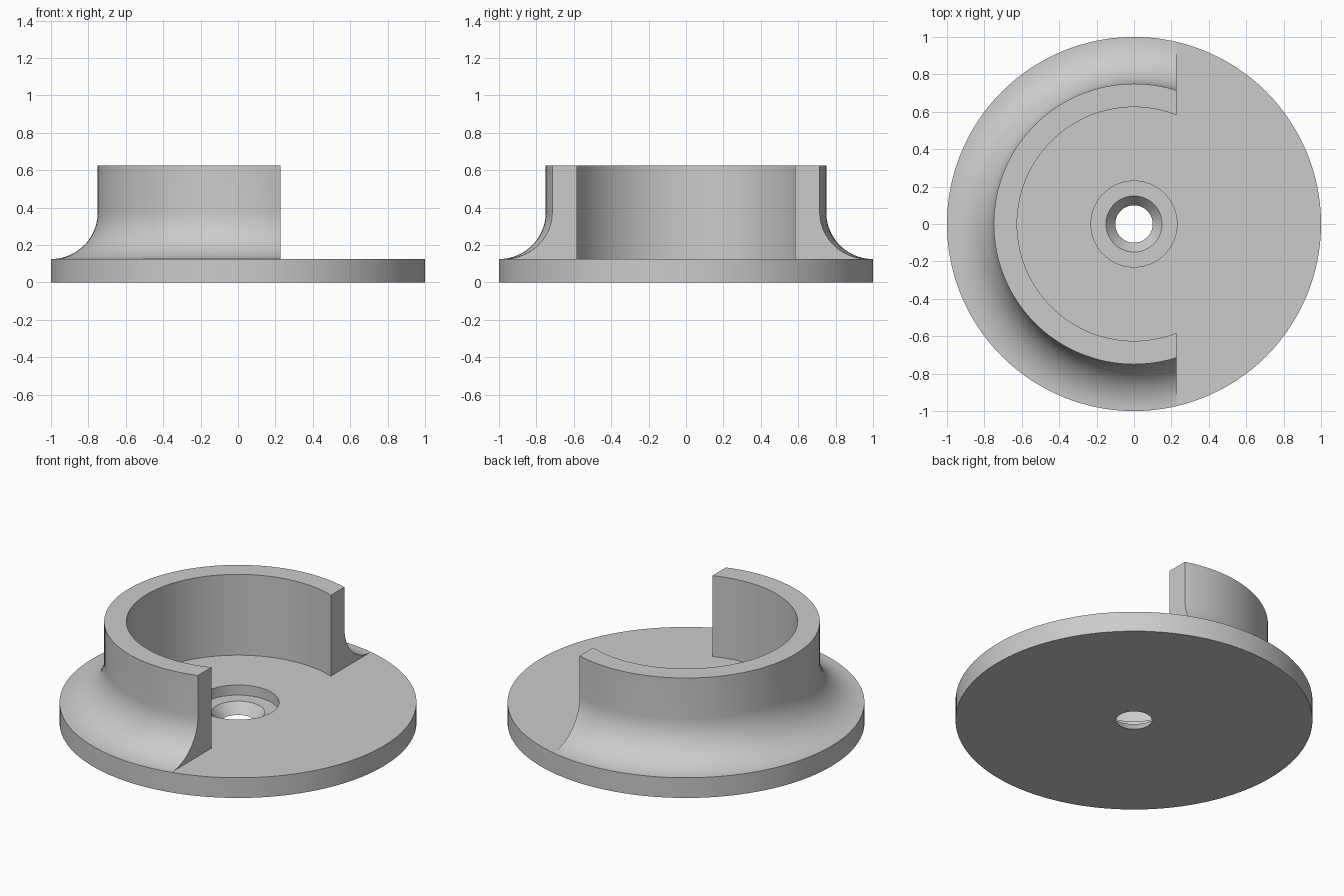
import bpy, bmesh, math

if "Cube" in bpy.data.objects:
    bpy.data.objects.remove(bpy.data.objects["Cube"], do_unlink=True)

SEGMENTS = 128
BASE_TOP = 0.125
WALL_TOP = 0.625
CUT_X = 0.227

grey = bpy.data.materials.new("plain grey")
grey.use_nodes = True
colour = (0.6, 0.6, 0.6, 1)
grey.diffuse_color = colour
grey.node_tree.nodes["Principled BSDF"].inputs["Base Color"].default_value = colour


def lathe(name, profile, cut_x=None):
    """Turn a closed (radius, height) profile around z, optionally keeping only x < cut_x."""
    bm = bmesh.new()
    verts = [bm.verts.new((-r, 0, z)) for r, z in profile]
    edges = [bm.edges.new((verts[i - 1], v)) for i, v in enumerate(verts)]
    bmesh.ops.spin(bm, geom=verts + edges, cent=(0, 0, 0), axis=(0, 0, 1),
                   angle=math.tau, steps=SEGMENTS)
    bmesh.ops.remove_doubles(bm, verts=bm.verts[:], dist=1e-5)
    if cut_x is not None:
        cut = bmesh.ops.bisect_plane(bm, geom=bm.verts[:] + bm.edges[:] + bm.faces[:],
                                     dist=1e-6, plane_co=(cut_x, 0, 0),
                                     plane_no=(1, 0, 0), clear_outer=True)
        rim = [e for e in cut["geom_cut"] if isinstance(e, bmesh.types.BMEdge)]
        bmesh.ops.edgeloop_fill(bm, edges=rim)
    bmesh.ops.recalc_face_normals(bm, faces=bm.faces[:])
    mesh = bpy.data.meshes.new(name)
    bm.to_mesh(mesh)
    bm.free()
    mesh.materials.append(grey)
    obj = bpy.data.objects.new(name, mesh)
    bpy.context.collection.objects.link(obj)
    bpy.ops.object.select_all(action="DESELECT")
    obj.select_set(True)
    bpy.context.view_layer.objects.active = obj
    bpy.ops.object.shade_smooth_by_angle(angle=math.radians(30))
    return obj


# Round base with a stepped, countersunk screw hole
lathe("base_plate", [(0.1, 0), (1, 0), (1, BASE_TOP), (0.23, BASE_TOP),
                     (0.23, 0.0625), (0.15, 0.0625)])

# Open cup wall with a concave flare, its foot sunk into the base
FLARE = 0.25
STEPS = 20
flare = [(1 - FLARE * math.sin(a), BASE_TOP + FLARE * (1 - math.cos(a)))
         for a in (math.pi / 2 * i / STEPS for i in range(STEPS + 1))]
lathe("cup_wall", [(0.625, 0.1), (0.98, 0.1)] + flare
      + [(0.75, WALL_TOP), (0.625, WALL_TOP)], cut_x=CUT_X)
